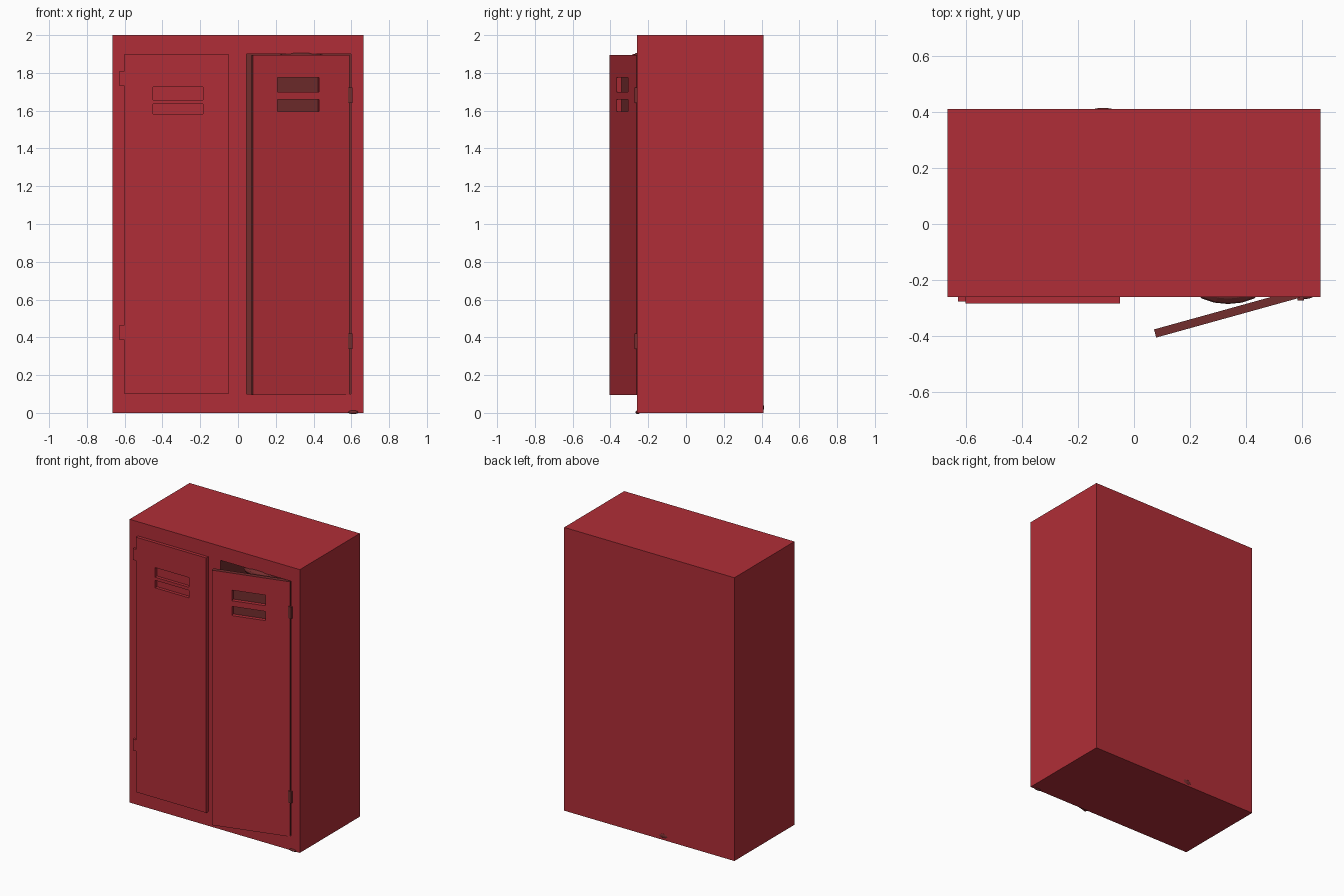
import bpy, bmesh, math
from mathutils import Vector

if "Cube" in bpy.data.objects:
    bpy.data.objects.remove(bpy.data.objects["Cube"])


def material(name, color):
    m = bpy.data.materials.new(name)
    m.diffuse_color = (*color, 1)
    m.use_nodes = True
    m.node_tree.nodes["Principled BSDF"].inputs["Base Color"].default_value = m.diffuse_color
    return m


RED = material("locker red", (0.434, 0.027, 0.038))
BROWN = material("dark brown red", (0.17, 0.026, 0.027))


def finish(name, bm):
    me = bpy.data.meshes.new(name)
    bm.to_mesh(me)
    bm.free()
    me.materials.append(RED)
    me.materials.append(BROWN)
    ob = bpy.data.objects.new(name, me)
    bpy.context.collection.objects.link(ob)
    return ob


def slab(name, x, y, z, holes=(), depth=0.0, floor=0, wall=0, side=0):
    """Box facing -y whose front has rectangular recesses (x0, x1, z0, z1)."""
    bm = bmesh.new()

    def quad(pts, normal, mat):
        f = bm.faces.new([bm.verts.new(p) for p in pts])
        f.normal_update()
        if f.normal.dot(Vector(normal)) < 0:
            f.normal_flip()
        f.material_index = mat

    def plane_y(x0, x1, z0, z1, yy, n, mat):
        quad([(x0, yy, z0), (x1, yy, z0), (x1, yy, z1), (x0, yy, z1)], (0, n, 0), mat)

    def ring(x0, x1, z0, z1, y0, y1, s, mat):
        for xx, n in ((x0, -s), (x1, s)):
            quad([(xx, y0, z0), (xx, y1, z0), (xx, y1, z1), (xx, y0, z1)], (n, 0, 0), mat)
        for zz, n in ((z0, -s), (z1, s)):
            quad([(x0, y0, zz), (x1, y0, zz), (x1, y1, zz), (x0, y1, zz)], (0, 0, n), mat)

    # front face as a grid of cells, leaving out the holes
    xs = sorted({*x, *[v for h in holes for v in h[:2]]})
    zs = sorted({*z, *[v for h in holes for v in h[2:]]})
    for a, b in zip(xs, xs[1:]):
        for c, d in zip(zs, zs[1:]):
            mx, mz = (a + b) / 2, (c + d) / 2
            if not any(h[0] < mx < h[1] and h[2] < mz < h[3] for h in holes):
                plane_y(a, b, c, d, y[0], -1, 0)
    for h in holes:
        ring(*h, y[0], y[0] + depth, -1, wall)
        plane_y(*h, y[0] + depth, -1, floor)
    # outer sides and back
    ring(*x, *z, *y, 1, side)
    plane_y(*x, *z, y[1], 1, side)
    bmesh.ops.remove_doubles(bm, verts=bm.verts, dist=1e-5)
    return finish(name, bm)


def blob(name, loc, size):
    bm = bmesh.new()
    bmesh.ops.create_uvsphere(bm, u_segments=16, v_segments=8, radius=1)
    for f in bm.faces:
        f.material_index = 1
    bmesh.ops.scale(bm, vec=size, verts=bm.verts)
    finish(name, bm).location = loc


# cabinet with the open right compartment
slab("cabinet", (-0.665, 0.665), (-0.26, 0.41), (0, 2),
     [(0.045, 0.597, 0.10, 1.90)], 0.63, floor=1, wall=1)

# closed left door with vent slots
slab("left_door", (-0.60, -0.05), (-0.283, -0.26), (0.10, 1.90),
     [(-0.45, -0.185, 1.657, 1.725), (-0.45, -0.185, 1.582, 1.635)], 0.022)

# right door, ajar, with dark vents, edges and back
door = slab("right_door", (-0.53, 0), (0, 0.03), (0.095, 1.895),
            [(-0.394, -0.166, 1.70, 1.775), (-0.394, -0.166, 1.595, 1.66)],
            0.027, floor=1, side=1)
door.location = (0.59, -0.263, 0)
door.rotation_euler.z = math.radians(15.5)

# hinges
for i, (zl, zr) in enumerate(((0.385, 0.337), (1.73, 1.64))):
    slab(f"left_hinge_{i}", (-0.627, -0.60), (-0.276, -0.26), (zl, zl + 0.08))
    h = slab(f"right_hinge_{i}", (0.583, 0.606), (-0.272, -0.258), (zr, zr + 0.083), side=1)
    for f in h.data.polygons:
        f.material_index = 1

# dark contents bulging out at the top of the opening and near the floor
blob("top_contents", (0.335, -0.22, 1.88), (0.13, 0.065, 0.034))
blob("front_floor_bit", (0.61, -0.255, 0.004), (0.03, 0.012, 0.01))
blob("back_floor_bit", (-0.11, 0.404, 0.028), (0.04, 0.01, 0.018))
